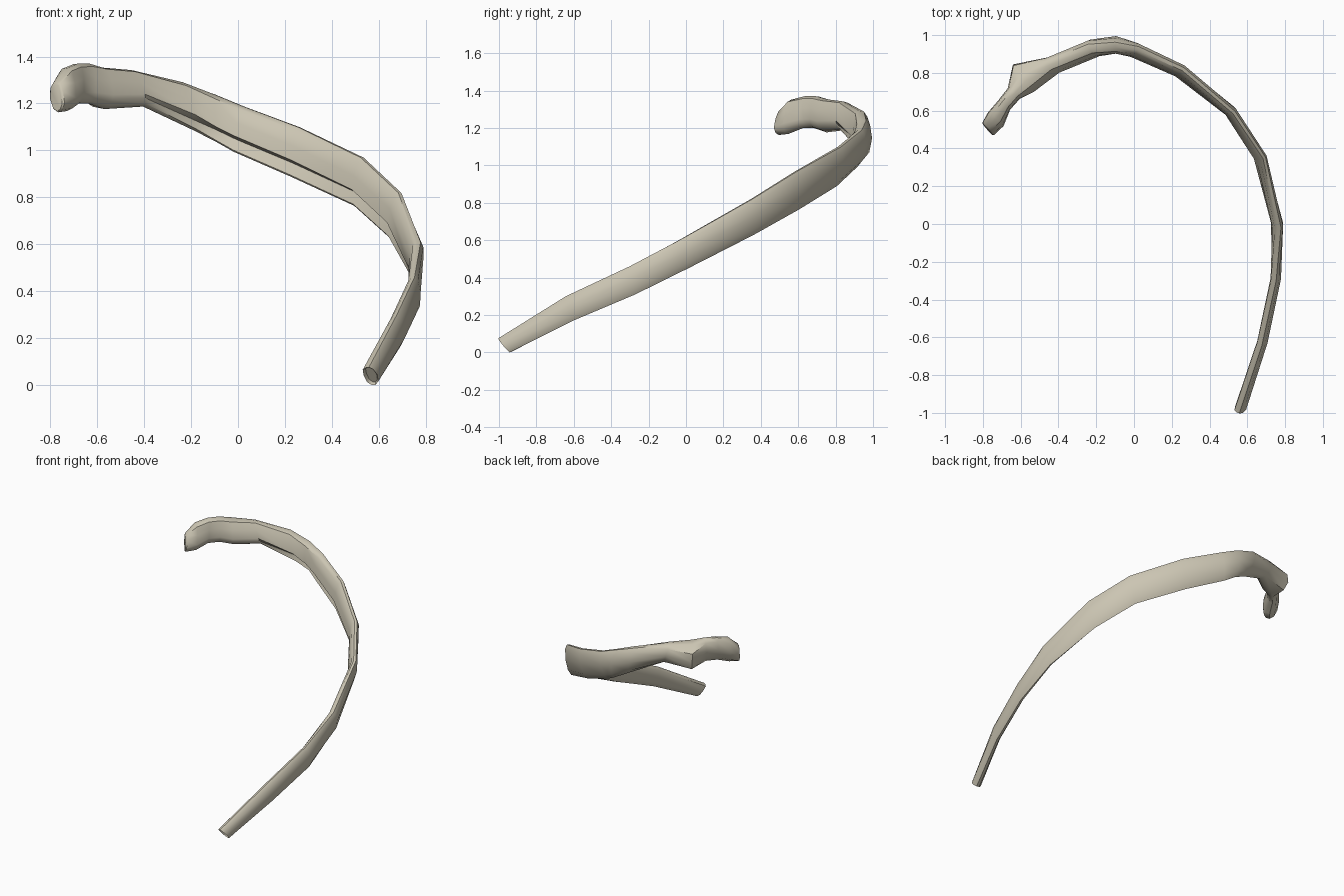
import bpy, bmesh, math
from mathutils import Vector

cube = bpy.data.objects.get("Cube")
if cube:
    bpy.data.objects.remove(cube, do_unlink=True)

bone = bpy.data.materials.new("pale bone")
bone.use_nodes = True
colour = (0.60, 0.56, 0.45, 1)
bone.diffuse_color = colour
bone.node_tree.nodes["Principled BSDF"].inputs["Base Color"].default_value = colour

# Stations along the rib: upper edge, lower edge, thickness, groove depth
stations = [
    ((.55, -1, .075), (.58, -.94, 0), .055, 0),
    ((.67, -.64, .30), (.69, -.60, .17), .05, 0),
    ((.745, -.30, .46), (.755, -.27, .31), .05, 0),
    ((.77, -.02, .61), (.745, .02, .455), .055, .3),
    ((.69, .35, .82), (.64, .36, .63), .05, .8),
    ((.53, .59, .97), (.49, .60, .765), .055, 1),
    ((.26, .82, 1.10), (.22, .80, .89), .06, 1),
    ((.02, .93, 1.19), (-.02, .91, .995), .07, 1),
    ((-.10, .95, 1.24), (-.09, .94, 1.035), .085, .9),
    ((-.24, .94, 1.29), (-.18, .92, 1.085), .085, .6),
    ((-.46, .85, 1.34), (-.40, .83, 1.19), .085, 0),
    ((-.59, .77, 1.35), (-.56, .74, 1.18), .13, 0),
    ((-.64, .70, 1.37), (-.63, .68, 1.20), .075, 0),
    ((-.69, .64, 1.37), (-.68, .62, 1.20), .07, 0),
    ((-.74, .57, 1.35), (-.72, .54, 1.17), .095, 0),
    ((-.78, .52, 1.29), (-.76, .49, 1.165), .08, 0),
]


def section(groove):
    """Outline as (outward, upward) fractions; the groove cuts the inner lower side."""
    return [
        (.15, 1), (.42, .88), (.58, .55), (.45, .18), (.12, 0),
        (-.2 + .2 * groove, .03),
        (-.4 + .55 * groove, .15 + .12 * groove),
        (-.48, .25 + .07 * groove), (-.52, .6), (-.42, .9), (-.15, .99),
    ]


# Rib shaft, neck and head as one lofted body
bm = bmesh.new()
mids = [(Vector(t) + Vector(b)) / 2 for t, b, _, _ in stations]
rings = []
for i, (top, low, thick, groove) in enumerate(stations):
    top, low = Vector(top), Vector(low)
    along = mids[min(i + 1, len(mids) - 1)] - mids[max(i - 1, 0)]
    outward = along.cross(top - low).normalized()
    rings.append([bm.verts.new(low.lerp(top, up) + outward * out * thick)
                  for out, up in section(groove)])

for a, b in zip(rings, rings[1:]):
    for j in range(len(a)):
        k = (j + 1) % len(a)
        bm.faces.new((a[j], a[k], b[k], b[j]))

# Dished ends: deeper at the front tip, shallow at the head facet
for ring, depth in ((rings[0], -.015), (rings[-1], .008)):
    cap = bm.faces.new(ring)
    bm.normal_update()
    bmesh.ops.inset_region(bm, faces=[cap], thickness=.008, use_even_offset=False)
    inward = mids[1] - mids[0] if ring is rings[0] else mids[-1] - mids[-2]
    bmesh.ops.translate(bm, verts=cap.verts, vec=inward.normalized() * abs(depth))

# Tubercle: a small knob on the outer side behind the neck
knob = rings[11]
bmesh.ops.translate(bm, verts=knob[1:4], vec=(-.02, .03, -.01))

bmesh.ops.recalc_face_normals(bm, faces=bm.faces)
mesh = bpy.data.meshes.new("rib")
bm.to_mesh(mesh)
bm.free()
rib = bpy.data.objects.new("rib", mesh)
bpy.context.collection.objects.link(rib)
mesh.materials.append(bone)

bpy.ops.object.select_all(action='DESELECT')
rib.select_set(True)
bpy.context.view_layer.objects.active = rib
bpy.ops.object.shade_smooth_by_angle(angle=math.radians(40))
